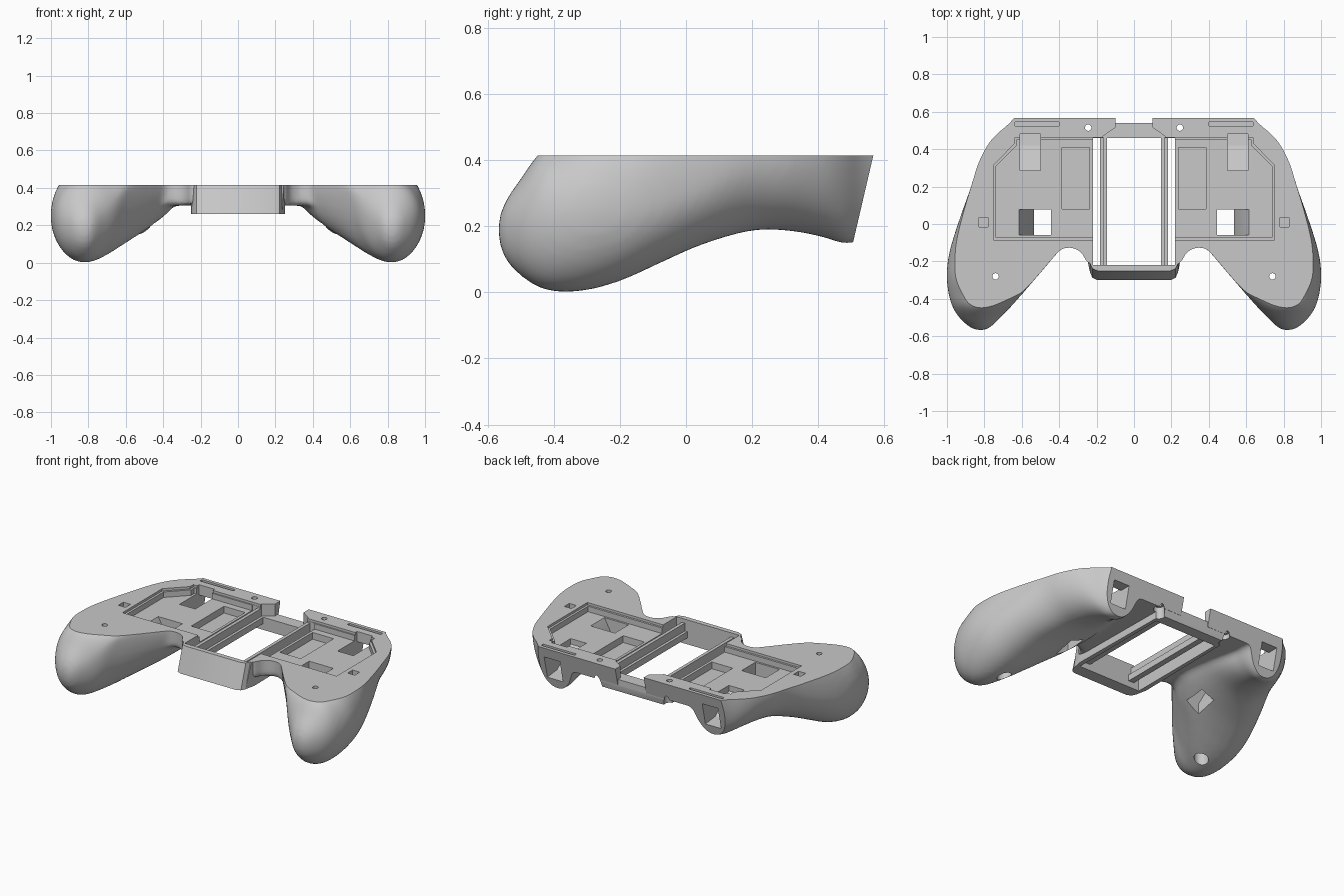
import bpy, bmesh, math

cube = bpy.data.objects.get("Cube")
if cube:
    bpy.data.objects.remove(cube, do_unlink=True)

TOP = 0.415
BOTH = (1, -1)

grey = bpy.data.materials.new("plain grey plastic")
grey.use_nodes = True
grey.diffuse_color = (0.58, 0.58, 0.58, 1)
grey.node_tree.nodes["Principled BSDF"].inputs["Base Color"].default_value = (0.58, 0.58, 0.58, 1)


def make_object(name, bm):
    bmesh.ops.recalc_face_normals(bm, faces=bm.faces)
    mesh = bpy.data.meshes.new(name)
    bm.to_mesh(mesh)
    bm.free()
    obj = bpy.data.objects.new(name, mesh)
    bpy.context.collection.objects.link(obj)
    return obj


def loft(bm, rings):
    """Skin a row of closed rings and cap both ends."""
    rows = [[bm.verts.new(p) for p in ring] for ring in rings]
    n = len(rows[0])
    for a, b in zip(rows, rows[1:]):
        for i in range(n):
            j = (i + 1) % n
            bm.faces.new((a[i], a[j], b[j], b[i]))
    bm.faces.new(rows[0])
    bm.faces.new(rows[-1])


def prism(bm, points, lo, hi, axis="z", sides=(1,)):
    """Extrude a flat outline along an axis, repeated for each side."""
    place = {"x": lambda u, v, w: (w, u, v),
             "y": lambda u, v, w: (u, w, v),
             "z": lambda u, v, w: (u, v, w)}[axis]
    for s in sides:
        rings = []
        for w in (lo, hi):
            ring = [place(u, v, w) for u, v in points]
            rings.append([(x * s, y, z) for x, y, z in ring])
        loft(bm, rings)


def box(bm, x0, x1, y0, y1, z0, z1, sides=(1,)):
    prism(bm, [(x0, y0), (x1, y0), (x1, y1), (x0, y1)], z0, z1, "z", sides)


def peg(bm, x, y, r, z0, z1):
    ring = [(x + r * math.cos(i * math.tau / 24), y + r * math.sin(i * math.tau / 24))
            for i in range(24)]
    prism(bm, ring, z0, z1, "z", BOTH)


def mirrored(points):
    return points + [(-x, y) for x, y in reversed(points)]


def apply_modifier(obj, kind, **settings):
    mod = obj.modifiers.new(kind, kind)
    for key, value in settings.items():
        setattr(mod, key, value)
    bpy.context.view_layer.objects.active = obj
    bpy.ops.object.modifier_apply(modifier=mod.name)


def combine(obj, operation, bm):
    """Boolean the object with a temporary shape."""
    other = make_object("helper", bm)
    other.hide_render = True
    apply_modifier(obj, "BOOLEAN", object=other, operation=operation, solver="EXACT")
    bpy.data.objects.remove(other, do_unlink=True)


# Grip sections: y, inner x, lowest x, outer x, bottom z, inner mid z, outer mid z, crown z
STATIONS = [
    (-.568, .80, .82, .84, .17, .19, .19, .21),
    (-.55, .765, .82, .88, .105, .20, .20, .27),
    (-.50, .715, .82, .935, .05, .23, .21, .345),
    (-.44, .655, .82, .972, .012, .30, .23, .425),
    (-.37, .593, .82, .992, 0, .40, .24, .455),
    (-.28, .515, .815, 1.002, .01, .42, .25, .50),
    (-.18, .43, .81, .993, .042, .42, .25, .53),
    (-.08, .35, .79, .968, .088, .42, .27, .58),
    (.05, .30, .745, .925, .145, .42, .32, .62),
    (.20, .31, .67, .872, .187, .42, .40, .65),
    (.32, .35, .61, .835, .185, .42, .42, .65),
    (.42, .39, .57, .785, .165, .42, .42, .65),
    (.48, .40, .55, .735, .146, .42, .42, .65),
    (.54, .41, .54, .665, .16, .42, .42, .65),
    (.62, .41, .54, .60, .21, .42, .42, .65),
]


def spline(rows, steps):
    """Smooth curve through all rows."""
    ext = [rows[0]] + rows + [rows[-1]]
    out = []
    for p, q, r, s in zip(ext, ext[1:], ext[2:], ext[3:]):
        for k in range(steps):
            t = k / steps
            out.append([b + t / 2 * (c - a + t * (2 * a - 5 * b + 4 * c - d
                                                  + t * (3 * (b - c) + d - a)))
                        for a, b, c, d in zip(p, q, r, s)])
    return out + [list(rows[-1])]


def grip(side):
    bm = bmesh.new()
    rings = []
    for y, xi, xb, xo, zb, zwi, zwo, zt in spline(STATIONS, 4):
        ring = []
        for i in range(40):
            c, s = math.cos(i * math.tau / 40), math.sin(i * math.tau / 40)
            x = xb + c * (xo - xb if c > 0 else xb - xi)
            mid = zwo if c > 0 else zwi
            z = mid + s * (zt - mid if s > 0 else mid - zb)
            ring.append((side * x, y, z))
        rings.append(ring)
    loft(bm, rings)
    return bm


# Thin deck joined to the two grips, then blended into one soft form
bm = bmesh.new()
deck = [(.55, .62), (.55, -.06), (.40, -.13), (.33, -.125), (.28, -.15), (.25, -.21)]
prism(bm, mirrored(deck), .305, .5)
shell = make_object("controller_lower_shell", bm)
for side in BOTH:
    combine(shell, "UNION", grip(side))
apply_modifier(shell, "REMESH", mode="VOXEL", voxel_size=.016)
apply_modifier(shell, "SMOOTH", factor=.5, iterations=8)

# Central frame block with a sloping front
bm = bmesh.new()
frame = [(.24, .54), (.25, -.19), (.235, -.26), (.222, -.288), (.195, -.30)]
prism(bm, mirrored(frame), .26, .5)
for v in bm.verts:
    if v.co.z > .4 and v.co.y < -.22:
        v.co.y += .077
combine(shell, "UNION", bm)

# Flat top and leaning back wall
bm = bmesh.new()
prism(bm, [(-1, -.1), (.447, -.1), (.567, TOP), (-1, TOP)], -1.2, 1.2, "x")
combine(shell, "INTERSECT", bm)

# Shallow ledge around the tray
bm = bmesh.new()
prism(bm, mirrored([(.637, .462), (.637, .43), (.752, .314), (.752, -.085)]), .40, .6)
combine(shell, "DIFFERENCE", bm)

# Tray floor, back grooves, square sockets and screw counterbores
bm = bmesh.new()
prism(bm, mirrored([(.625, .453), (.625, .422), (.738, .308), (.738, -.072)]), .365, .6)
box(bm, .40, .635, .525, .545, .375, .6, BOTH)
box(bm, .78, .83, -.015, .035, .36, .6, BOTH)
peg(bm, .74, -.28, .042, -.2, .14)
peg(bm, .245, .515, .032, .1, .335)
combine(shell, "DIFFERENCE", bm)

# Central opening, pockets, trigger slots, slanted holes and screw holes
bm = bmesh.new()
box(bm, -.22, .22, -.22, .46, 0, .6)
box(bm, -.1, .1, .54, .8, 0, .6)
box(bm, .237, .385, .08, .41, .322, .6, BOTH)
prism(bm, [(.285, .6), (.285, .33), (.42, .22), (.7, .19), (.7, .35), (.48, .35), (.48, .6)],
      .50, .61, "x", BOTH)
prism(bm, [(.445, -.1), (.445, .6), (.615, .6), (.615, .365), (.535, .22), (.535, -.1)],
      -.06, .078, "y", BOTH)
peg(bm, .74, -.28, .017, -.2, .6)
peg(bm, .245, .515, .017, .1, .6)
combine(shell, "DIFFERENCE", bm)

# Lowered bridge between the two back posts
bm = bmesh.new()
prism(bm, mirrored([(.1, .8), (.1, .515), (.165, .47), (.165, .44)]), .34, .6)
combine(shell, "DIFFERENCE", bm)

# Stepped rails across the opening
rails = []
for side, label in ((1, "left"), (-1, "right")):
    bm = bmesh.new()
    prism(bm, [(.145, .30), (.183, .30), (.183, .39), (.162, .39), (.162, .34), (.145, .34)],
          -.225, .465, "y", (side,))
    rails.append(make_object(label + "_rail", bm))

# Finish
bpy.ops.object.select_all(action="DESELECT")
for obj in [shell] + rails:
    obj.data.materials.clear()
    obj.data.materials.append(grey)
    obj.select_set(True)
bpy.context.view_layer.objects.active = shell
bpy.ops.object.shade_smooth_by_angle(angle=math.radians(32))
